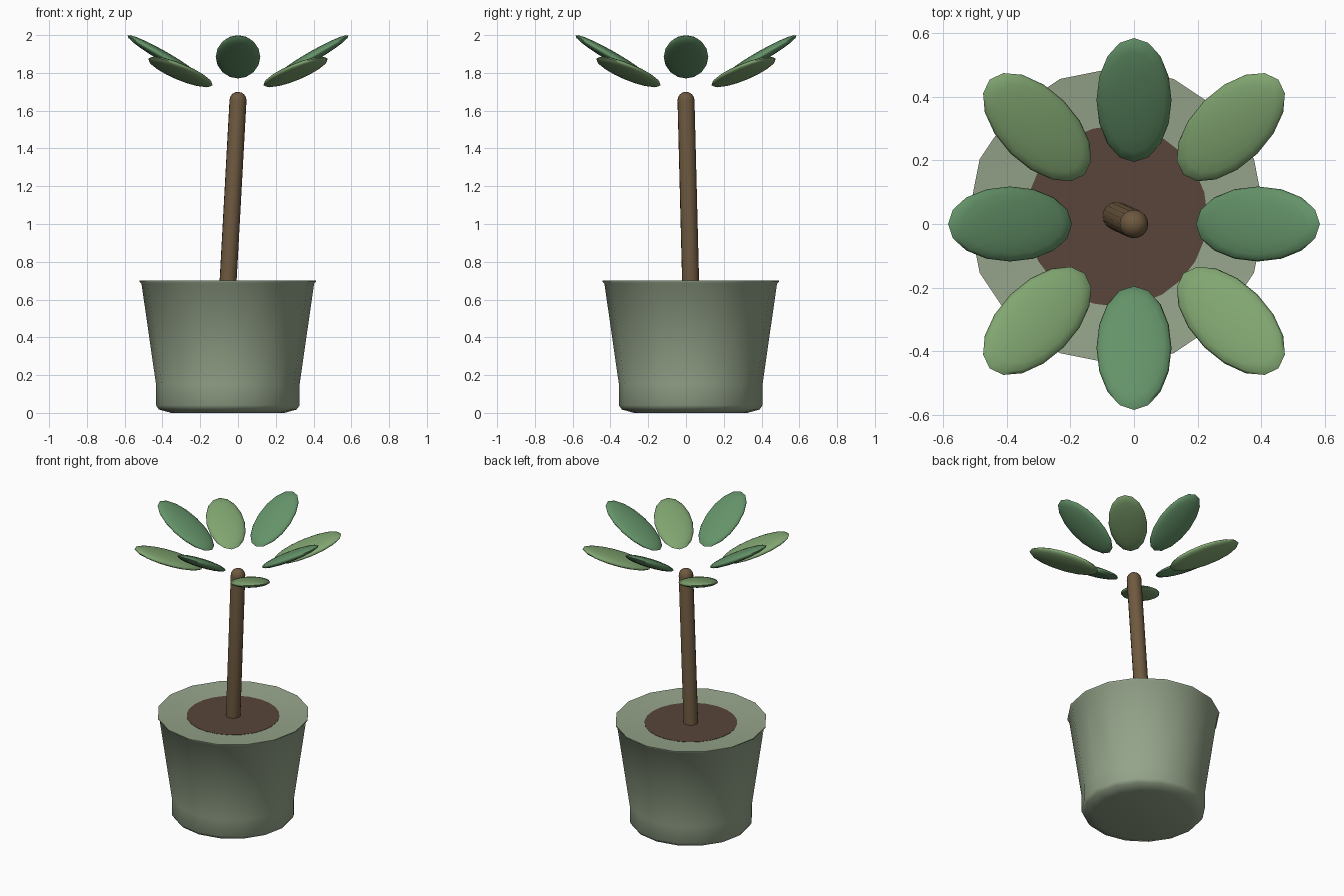
import bpy, bmesh
from math import pi, cos, sin, radians
from mathutils import Vector, Matrix

if "Cube" in bpy.data.objects:
    bpy.data.objects.remove(bpy.data.objects["Cube"])


def material(name, rgb):
    m = bpy.data.materials.new(name)
    m.diffuse_color = (*rgb, 1)
    m.use_nodes = True
    m.node_tree.nodes["Principled BSDF"].inputs["Base Color"].default_value = m.diffuse_color
    return m


def finish(name, bm, mat, matrix, angle):
    bmesh.ops.remove_doubles(bm, verts=bm.verts, dist=1e-5)
    bmesh.ops.recalc_face_normals(bm, faces=bm.faces)
    me = bpy.data.meshes.new(name)
    bm.to_mesh(me)
    bm.free()
    ob = bpy.data.objects.new(name, me)
    bpy.context.collection.objects.link(ob)
    me.materials.append(mat)
    ob.matrix_world = matrix
    bpy.ops.object.select_all(action='DESELECT')
    ob.select_set(True)
    bpy.context.view_layer.objects.active = ob
    bpy.ops.object.shade_smooth_by_angle(angle=radians(angle))
    return ob


def lathe(name, profile, sides, mat, matrix, angle=50):
    bm = bmesh.new()
    vs = [bm.verts.new((r, 0, z)) for r, z in profile]
    es = [bm.edges.new(p) for p in zip(vs, vs[1:])]
    bmesh.ops.spin(bm, geom=vs + es, axis=(0, 0, 1), cent=(0, 0, 0),
                   angle=2 * pi, steps=sides)
    return finish(name, bm, mat, matrix, angle)


pot_green = material("pot_green", (0.30, 0.37, 0.255))
soil_brown = material("soil_brown", (0.10, 0.06, 0.042))
bark = material("bark", (0.155, 0.100, 0.05))
leaf_dark = material("leaf_dark", (0.127, 0.29, 0.14))
leaf_light = material("leaf_light", (0.22, 0.38, 0.165))

# Pot: rounded foot, short straight base, flared wall, thin lip, dished rim
base = Vector((-0.054, 0.025, 0))
lathe("pot", [(0, 0), (0.30, 0), (0.365, 0.018), (0.38, 0.04), (0.38, 0.15),
              (0.457, 0.685), (0.467, 0.694), (0.467, 0.70), (0.285, 0.682), (0, 0.67)],
      16, pot_green, Matrix.Translation(base))

# Soil disc set in the rim
lathe("soil", [(0, 0.66), (0.285, 0.66), (0.285, 0.684), (0, 0.684)], 24,
      soil_brown, Matrix.Translation(base))

# Leaning stem with a domed top
r = 0.045
foot, top = base + Vector((0, 0, 0.67)), Vector((0, 0, 1.70 - r))
axis = top - foot
dome = [(r * cos(a * pi / 8), axis.length + r * sin(a * pi / 8)) for a in range(4)]
lathe("stem", [(0, 0), (r, 0)] + dome + [(0, axis.length + r)], 16, bark,
      Matrix.Translation(foot) @ axis.to_track_quat('Z', 'Y').to_matrix().to_4x4())

# Crown: eight ellipsoid leaves, alternating steep and shallow
for i in range(8):
    dist, z, tilt, mat = ((0.39, 1.885, 30, leaf_dark), (0.431, 1.805, 20, leaf_light))[i % 2]
    bm = bmesh.new()
    bmesh.ops.create_uvsphere(bm, u_segments=16, v_segments=10, radius=1)
    bmesh.ops.scale(bm, vec=(0.225, 0.118, 0.028), verts=bm.verts)
    place = (Matrix.Rotation(i * pi / 4, 4, 'Z') @ Matrix.Translation((dist, 0, z))
             @ Matrix.Rotation(-radians(tilt), 4, 'Y'))
    finish(f"leaf_{i + 1}", bm, mat, place, 80)
